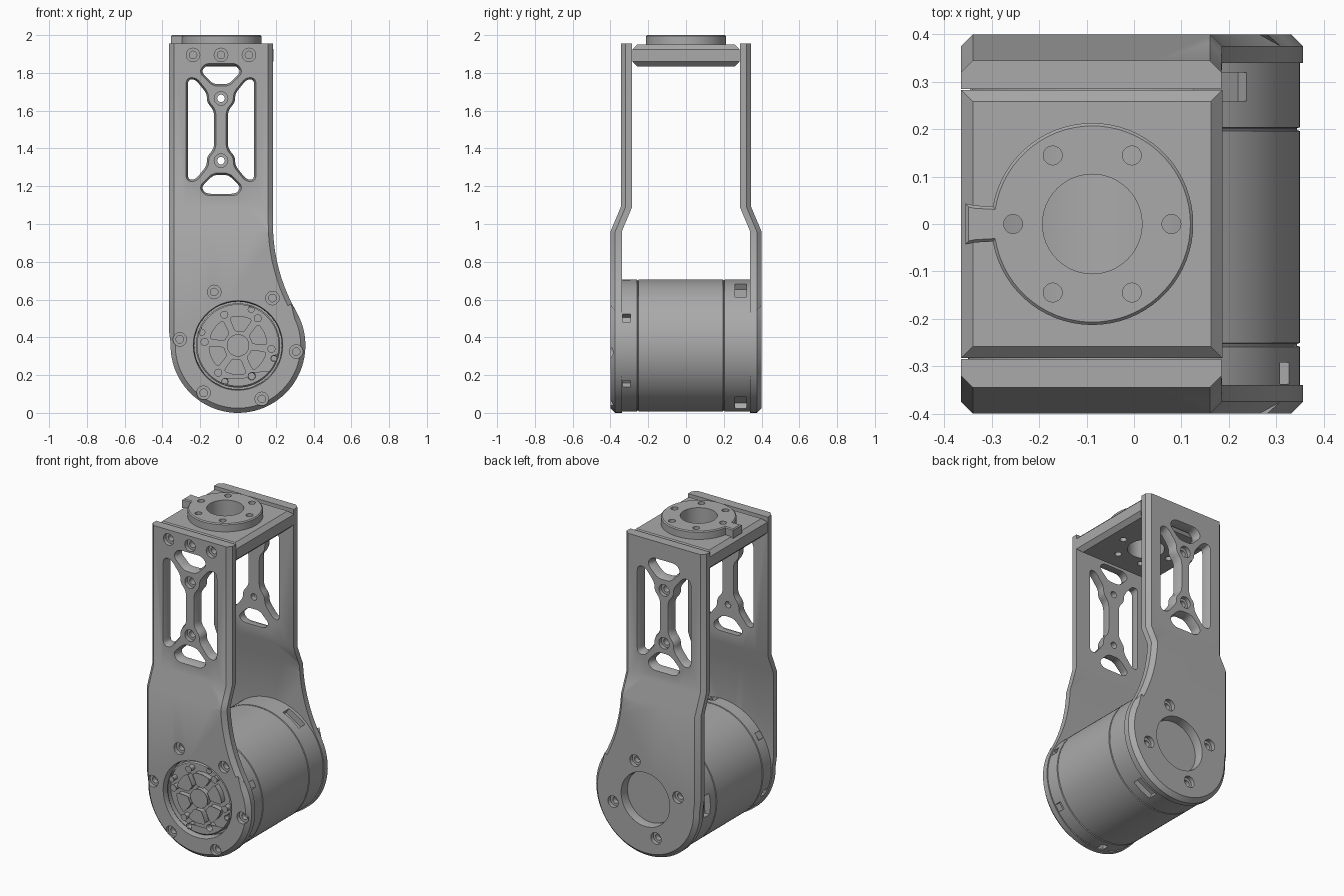
import bpy, bmesh
from math import sin, cos, radians, pi
from mathutils import Matrix, Vector

cube = bpy.data.objects.get("Cube")
if cube:
    bpy.data.objects.remove(cube, do_unlink=True)

grey = bpy.data.materials.new("machined grey")
grey.use_nodes = True
grey.diffuse_color = (0.4, 0.4, 0.4, 1)
grey.node_tree.nodes["Principled BSDF"].inputs["Base Color"].default_value = (0.4, 0.4, 0.4, 1)

AXIS_Z = 0.357   # height of the motor axis
MID_X = -0.09    # centre line of the upper bracket


def add_object(name, bm):
    mesh = bpy.data.meshes.new(name)
    bm.to_mesh(mesh)
    bm.free()
    ob = bpy.data.objects.new(name, mesh)
    bpy.context.collection.objects.link(ob)
    mesh.materials.append(grey)
    return ob


def polar(r, deg, cx=0, cz=0):
    return (cx + r * cos(radians(deg)), cz + r * sin(radians(deg)))


def arc(r, a, b, n, cx=0, cz=0):
    return [polar(r, a + (b - a) * i / n, cx, cz) for i in range(n + 1)]


def circle(r, cx=0, cz=0, n=32):
    return arc(r, 0, 360, n, cx, cz)[:-1]


def rounded(points, r, n=4):
    """Round the corners of a polygon."""
    out = []
    for i, p in enumerate(points):
        p, a, b = Vector(p), Vector(points[i - 1]), Vector(points[(i + 1) % len(points)])
        s = p + (a - p).normalized() * min(r, (a - p).length * 0.45)
        e = p + (b - p).normalized() * min(r, (b - p).length * 0.45)
        for k in range(n + 1):
            t = k / n
            out.append(tuple(s * (1 - t) ** 2 + p * 2 * t * (1 - t) + e * t * t))
    return out


def offset(points, d):
    """Move a loop outward by d, inward when negative."""
    n = len(points)
    area = sum(points[i - 1][0] * points[i][1] - points[i][0] * points[i - 1][1] for i in range(n))
    side = 1 if area > 0 else -1
    out = []
    for i in range(n):
        p = Vector(points[i])
        u = (p - Vector(points[i - 1])).normalized()
        v = (Vector(points[(i + 1) % n]) - p).normalized()
        m = Vector((u.y + v.y, -u.x - v.x)).normalized() * side
        k = max(0.5, m.dot(Vector((u.y, -u.x)) * side))
        out.append(p + m * d / k)
    return out


def slab(name, outline, holes, profile, flat_top=None):
    """Stack an outline with (loop, chamfer scale) holes through (y, inset) steps."""
    bm = bmesh.new()
    ends = [[], []]
    for index, (loop, scale) in enumerate([(outline, 1)] + holes):
        rings = []
        for y, inset in profile:
            pts = offset(loop, inset * scale * (1 if index else -1))
            if flat_top and not index:
                pts = [(x, flat_top if z > flat_top - 0.04 else z) for x, z in pts]
            rings.append([bm.verts.new((x, y, z)) for x, z in pts])
        n = len(loop)
        for a, b in zip(rings, rings[1:]):
            for i in range(n):
                bm.faces.new((a[i - 1], a[i], b[i], b[i - 1]))
        for k, ring in ((0, rings[0]), (1, rings[-1])):
            ends[k] += [bm.edges.get((ring[i - 1], ring[i])) for i in range(n)]
    for edges in ends:
        bmesh.ops.triangle_fill(bm, edges=edges, use_beauty=True)
    bmesh.ops.recalc_face_normals(bm, faces=bm.faces)
    return add_object(name, bm)


def pin(bm, r, x, z, y0, y1):
    place = Matrix.Translation((x, (y0 + y1) / 2, z)) @ Matrix.Rotation(pi / 2, 4, 'X')
    bmesh.ops.create_cone(bm, cap_ends=True, segments=20, radius1=r, radius2=r,
                          depth=y1 - y0, matrix=place)


def cut(ob, *cutters):
    for bm in cutters:
        tool = add_object("cutter", bm)
        tool.hide_render = True
        mod = ob.modifiers.new("cut", 'BOOLEAN')
        mod.operation, mod.solver, mod.object = 'DIFFERENCE', 'EXACT', tool
        bpy.context.view_layer.objects.active = ob
        bpy.ops.object.modifier_apply(modifier=mod.name)
        bpy.data.objects.remove(tool, do_unlink=True)


# Side plate outline: straight arm, flared edge and round foot
TOP, R = 1.955, 0.357
outline = [(-0.365, TOP), (-0.365, 0.43)]
outline += arc(R, 178, 390, 48, 0, AXIS_Z)
outline += arc(0.93, 210, 180, 10, 0.185 + 0.93, 1.0) + [(0.185, TOP)]

# Openings: two caps and two long slots around the central web
cap = rounded([(-0.08, 1.84), (0.08, 1.84), (0.105, 1.805), (0.04, 1.74), (-0.04, 1.74), (-0.105, 1.805)], 0.025)
half = [(-0.175, 1.765), (-0.135, 1.765), (-0.075, 1.69), (-0.075, 1.645), (-0.037, 1.6)]
slot = rounded(half + [(x, 3 - z) for x, z in reversed(half)], 0.025)
windows = []
for s in (1, -1):
    windows.append(([(MID_X + x, 1.5 + s * (z - 1.5)) for x, z in cap], 0.4))
    windows.append(([(MID_X + s * x, z) for x, z in slot], 0.4))


def side_plate(name, bore, screws, flip):
    ob = slab(name, outline, windows + [(circle(bore, 0, AXIS_Z, 48), 0.2)],
              [(-0.4, 0.025), (-0.375, 0), (-0.34, 0)], TOP)
    # Joggle the upper arm inward
    bm = bmesh.new()
    bm.from_mesh(ob.data)
    for z in (0.96, 1.09):
        bmesh.ops.bisect_plane(bm, geom=bm.verts[:] + bm.edges[:] + bm.faces[:],
                               plane_co=(0, 0, z), plane_no=(0, 0, 1))
    for v in bm.verts:
        v.co.y += 0.055 * min(1, max(0, (v.co.z - 0.96) / 0.13))
    bm.to_mesh(ob.data)
    bm.free()
    # Counterbored screw holes
    wide, narrow = bmesh.new(), bmesh.new()
    for x, z in screws + [(MID_X, 1.665), (MID_X, 1.335)]:
        y = -0.345 if z > 1.09 else -0.4
        pin(wide, 0.036, x, z, y - 0.05, y + 0.025)
        pin(narrow, 0.02, x, z, y - 0.05, y + 0.1)
    cut(ob, wide, narrow)
    if flip:
        ob.data.transform(Matrix.Scale(-1, 4, (0, 1, 0)))
        ob.data.flip_normals()
    return ob


front_screws = [polar(0.31, 54 + 60 * i, 0, AXIS_Z) for i in range(6)]
front_screws += [(MID_X + d, 1.895) for d in (-0.148, 0, 0.148)]
back_screws = [polar(0.235, 72 + 90 * i, 0, AXIS_Z) for i in range(4)]
side_plate("front_side_plate", 0.232, front_screws, False)
side_plate("back_side_plate", 0.163, back_screws, True)

# Motor housing with two seam grooves
profile = [(-0.345, 0)]
for y in (-0.255, 0.2):
    profile += [(y - 0.004, 0), (y - 0.002, 0.006), (y + 0.002, 0.006), (y + 0.004, 0)]
profile.append((0.345, 0))
motor = slab("motor_housing", circle(0.35, 0, AXIS_Z, 96), [], profile)

# Vent pockets around the housing ends
vents = bmesh.new()
for count, start, y, width, length in ((6, 24.5, -0.315, 0.045, 0.045), (3, -62, 0.29, 0.13, 0.06)):
    for i in range(count):
        turn = Matrix.Rotation(-radians(start + i * 360 / count), 4, 'Y')
        place = Matrix.Translation((0, y, AXIS_Z)) @ turn @ Matrix.Translation((0.35, 0, 0))
        bmesh.ops.create_cube(vents, size=1, matrix=place @ Matrix.Diagonal((0.08, length, width, 1)))
cut(motor, vents)

# Output flange with spoked pockets and bolt holes
pockets = [(circle(0.055, 0, AXIS_Z), 0.5)]
for i in range(6):
    a = 24 + 60 * i
    wedge = arc(0.152, a - 22, a + 22, 6, 0, AXIS_Z) + arc(0.078, a + 16, a - 16, 3, 0, AXIS_Z)
    pockets.append((rounded(wedge, 0.015, 2), 0.5))
    pockets.append((circle(0.017, *polar(0.178, a + 30, 0, AXIS_Z), 16), 0.5))
for i in range(4):
    pockets.append((circle(0.015, *polar(0.203, 70 + 90 * i, 0, AXIS_Z), 16), 0.4))
slab("output_flange", circle(0.223, 0, AXIS_Z, 64), pockets,
     [(-0.385, 0.008), (-0.377, 0), (-0.34, 0)])

# Top block and round mounting flange, laid flat
bolts = [(circle(0.02, *polar(0.167, 60 * i, MID_X + 0.002), 20), 0) for i in range(6)]
bore = [(circle(0.105, MID_X + 0.002, 0, 48), 0)]
block = slab("top_block", [(-0.365, -0.283), (0.187, -0.283), (0.187, 0.283), (-0.365, 0.283)], bolts + bore,
             [(-1.95, 0.025), (-1.925, 0), (-1.86, 0), (-1.835, 0.025)])
rim = arc(0.213, -170, 170, 64, MID_X + 0.002)
rim += [(-0.335, 0.039), (-0.355, 0.043), (-0.355, -0.043), (-0.335, -0.039)]
flange = slab("mounting_flange", rim, bolts + bore, [(-2.0, 0.006), (-1.994, 0), (-1.945, 0)])
for ob in (block, flange):
    ob.data.transform(Matrix.Rotation(-pi / 2, 4, 'X'))

# Smooth round walls, keep edges crisp
bpy.ops.object.select_all(action='DESELECT')
for ob in bpy.context.collection.objects:
    if ob.type == 'MESH':
        ob.select_set(True)
        bpy.context.view_layer.objects.active = ob
bpy.ops.object.shade_smooth_by_angle(angle=radians(25))
